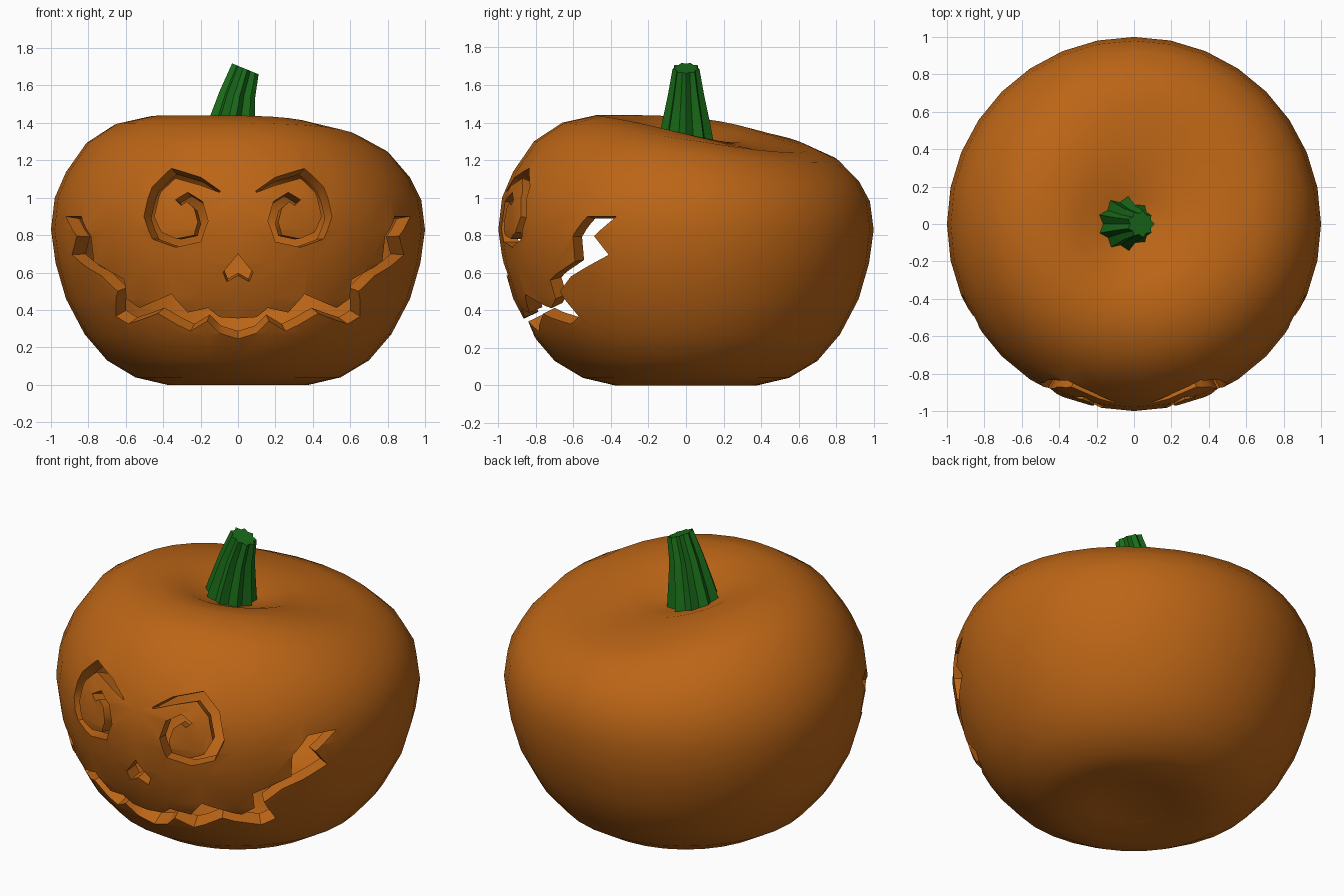
import bpy, bmesh, math
from mathutils import Vector

if "Cube" in bpy.data.objects:
    bpy.data.objects.remove(bpy.data.objects["Cube"])

PROFILE = [(0, .06), (.22, .035), (.38, 0), (.55, .04), (.70, .13), (.82, .27), (.92, .46),
           (.975, .65), (1, .83), (.98, 1.0), (.92, 1.14), (.81, 1.30), (.66, 1.40),
           (.48, 1.44), (.30, 1.40), (.15, 1.32), (0, 1.27)]
SEGS = 32


def material(name, color):
    m = bpy.data.materials.new(name)
    m.diffuse_color = (*color, 1)
    m.use_nodes = True
    m.node_tree.nodes["Principled BSDF"].inputs["Base Color"].default_value = m.diffuse_color
    return m


def make_object(name, bm, mat=None):
    bmesh.ops.recalc_face_normals(bm, faces=bm.faces)
    me = bpy.data.meshes.new(name)
    bm.to_mesh(me)
    bm.free()
    ob = bpy.data.objects.new(name, me)
    bpy.context.collection.objects.link(ob)
    if mat:
        me.materials.append(mat)
    return ob


def activate(ob):
    bpy.ops.object.select_all(action='DESELECT')
    ob.select_set(True)
    bpy.context.view_layer.objects.active = ob


def skin(bm, rings):
    for a, b in zip(rings, rings[1:]):
        n = max(len(a), len(b))
        for i in range(n):
            j = (i + 1) % n
            if len(a) == 1:
                bm.faces.new((a[0], b[i], b[j]))
            elif len(b) == 1:
                bm.faces.new((a[i], a[j], b[0]))
            else:
                bm.faces.new((a[i], a[j], b[j], b[i]))


# Pumpkin body: turned profile whose top sags toward the back right
def body_point(r, z, a):
    w = max(0, (z - .75) / .69) ** 2 * min(1, r / .45)
    sag = .18 * ((1 + math.cos(a - math.radians(60))) / 2) ** 2
    return (r * math.cos(a), r * math.sin(a), z - w * sag)


bm = bmesh.new()
rings = []
for r, z in PROFILE:
    n = SEGS if r else 1
    rings.append([bm.verts.new(body_point(r, z, 2 * math.pi * i / SEGS)) for i in range(n)])
skin(bm, rings)
body = make_object("pumpkin_body", bm, material("orange_skin", (.50, .13, .008)))
shell = body.modifiers.new("shell", 'SOLIDIFY')
shell.thickness = .08
shell.offset = -1


# Carved face: strips between two outlines, projected on the front of the body
def on_surface(x, z):
    for (r0, z0), (r1, z1) in zip(PROFILE[2:], PROFILE[3:]):
        if z0 <= z <= z1:
            r = r0 + (r1 - r0) * (z - z0) / (z1 - z0)
            return Vector((x, -math.sqrt(max(r * r - x * x, 0)), z))


def carve_strip(bm, side_a, side_b):
    c = Vector((0, 0, .75))
    sections = []
    for p, q in zip(side_a, side_b):
        P, Q = on_surface(*p) - c, on_surface(*q) - c
        sections.append([bm.verts.new(c + v) for v in (P * 1.15, Q * 1.15, Q * .8, P * .8)])
    skin(bm, sections)
    bm.faces.new(sections[0])
    bm.faces.new(sections[-1])


def flip(pts):
    return [(-x, z) for x, z in pts]


upper_lip = [(0, .355), (.10, .36), (.16, .41), (.27, .385), (.355, .485), (.53, .41),
             (.60, .46), (.61, .56), (.65, .585), (.775, .66), (.79, .795), (.84, .90)]
lower_lip = [(0, .245), (.10, .275), (.165, .34), (.255, .285), (.43, .38), (.585, .325),
             (.655, .365), (.645, .50), (.73, .58), (.89, .695), (.865, .795), (.92, .90)]
eye_outer = [(.095, 1.037), (.20, 1.11), (.355, 1.157), (.46, 1.06), (.505, .90), (.46, .78),
             (.335, .735), (.20, .765), (.16, .875), (.19, .98), (.27, 1.03), (.335, .99)]
eye_inner = [(.10, 1.03), (.21, 1.07), (.335, 1.105), (.415, 1.03), (.45, .90), (.41, .815),
             (.33, .78), (.235, .80), (.215, .87), (.235, .945), (.275, .98), (.305, .96)]

bm = bmesh.new()
carve_strip(bm, flip(upper_lip[:0:-1]) + upper_lip, flip(lower_lip[:0:-1]) + lower_lip)
carve_strip(bm, eye_outer, eye_inner)
carve_strip(bm, flip(eye_outer), flip(eye_inner))
carve_strip(bm, [(-.08, .60), (0, .70), (.08, .60)], [(-.06, .55), (0, .585), (.06, .55)])
bmesh.ops.triangulate(bm, faces=bm.faces)
cutter = make_object("face_cutter", bm)
cutter.hide_render = True

carve = body.modifiers.new("carve", 'BOOLEAN')
carve.operation = 'DIFFERENCE'
carve.solver = 'EXACT'
carve.object = cutter
activate(body)
for m in ("shell", "carve"):
    bpy.ops.object.modifier_apply(modifier=m)
bpy.data.objects.remove(cutter)
bpy.ops.object.shade_smooth_by_angle(angle=math.radians(35))

# Stem: ribbed, tapering, leaning to the right with a slanted cut
LOBES = 9
bm = bmesh.new()
rings = []
for cx, z, rad, slant in [(-.065, 1.24, .16, 0), (-.04, 1.39, .132, -.05),
                          (-.007, 1.55, .098, -.2), (.037, 1.69, .073, -.41)]:
    ring = []
    for i in range(LOBES * 2):
        a = math.pi * i / LOBES
        r = rad * (1 if i % 2 == 0 else .78)
        dx = r * math.cos(a)
        ring.append(bm.verts.new((cx + dx, r * math.sin(a), z + slant * dx)))
    rings.append(ring)
skin(bm, rings)
bm.faces.new(rings[0])
bm.faces.new(rings[-1])
stem = make_object("stem", bm, material("green_stem", (.01, .15, .01)))
activate(stem)
bpy.ops.object.shade_smooth_by_angle(angle=math.radians(20))
